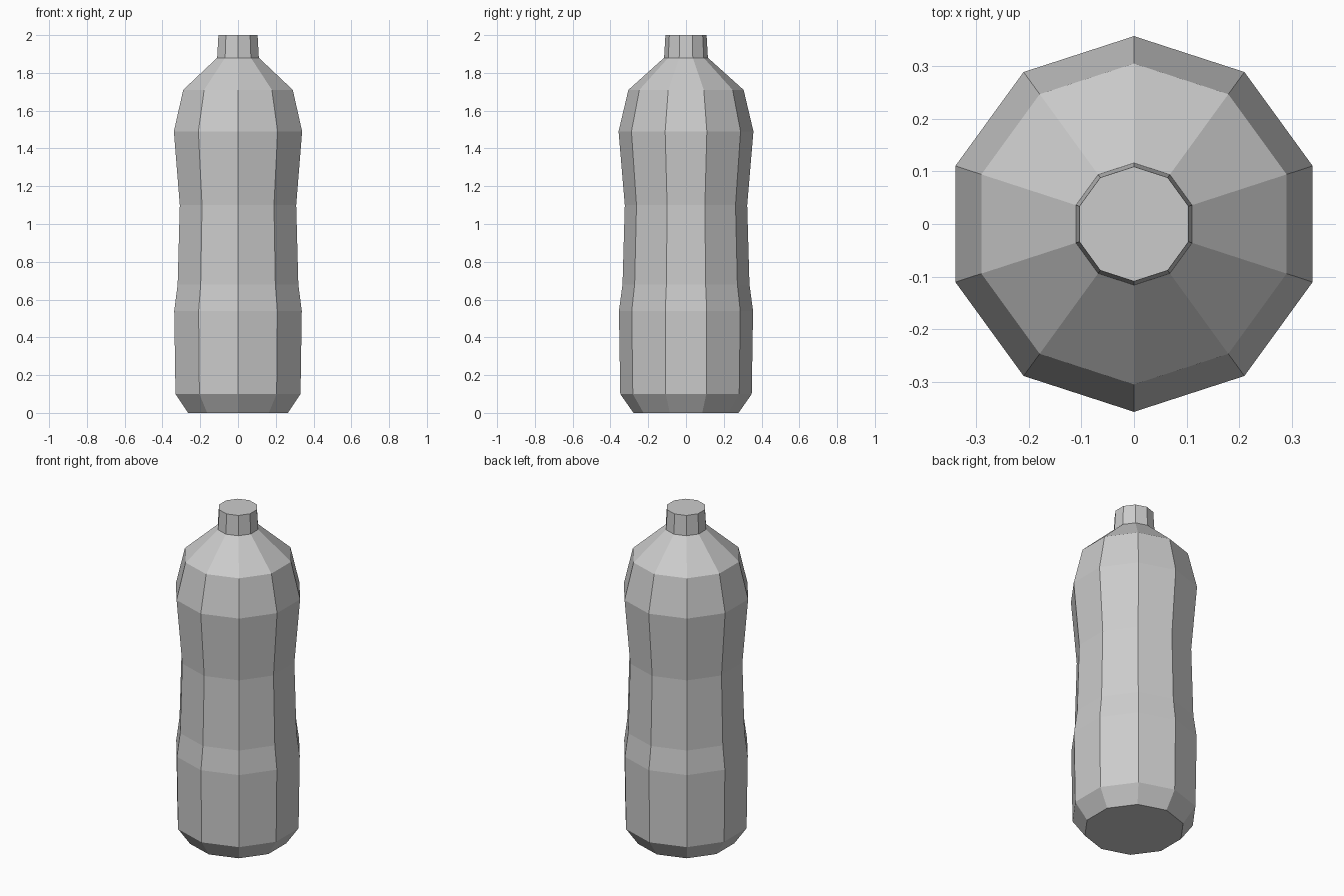
import bpy, bmesh
from math import sin, cos, pi

if "Cube" in bpy.data.objects:
    bpy.data.objects.remove(bpy.data.objects["Cube"])

SIDES = 10

# bottle profile from base to neck: (radius, height)
PROFILE = [(0.278, 0.0), (0.348, 0.10), (0.355, 0.54), (0.336, 0.68),
           (0.324, 1.10), (0.357, 1.49), (0.305, 1.71), (0.116, 1.88),
           (0.109, 2.0)]


def lathe(name, profile, sides):
    """Closed flat-faced solid of revolution with a corner on the +y axis."""
    bm = bmesh.new()
    angles = [pi / 2 + 2 * pi * i / sides for i in range(sides)]
    rings = [[bm.verts.new((r * cos(a), r * sin(a), z)) for a in angles]
             for r, z in profile]
    for low, high in zip(rings, rings[1:]):
        for i in range(sides):
            j = (i + 1) % sides
            bm.faces.new((low[i], low[j], high[j], high[i]))
    bm.faces.new(rings[0][::-1])
    bm.faces.new(rings[-1])
    mesh = bpy.data.meshes.new(name)
    bm.to_mesh(mesh)
    bm.free()
    obj = bpy.data.objects.new(name, mesh)
    bpy.context.collection.objects.link(obj)
    return obj


# bottle body with chamfered base, pinched waist, shoulder and capped neck
lathe("bottle", PROFILE, SIDES)
